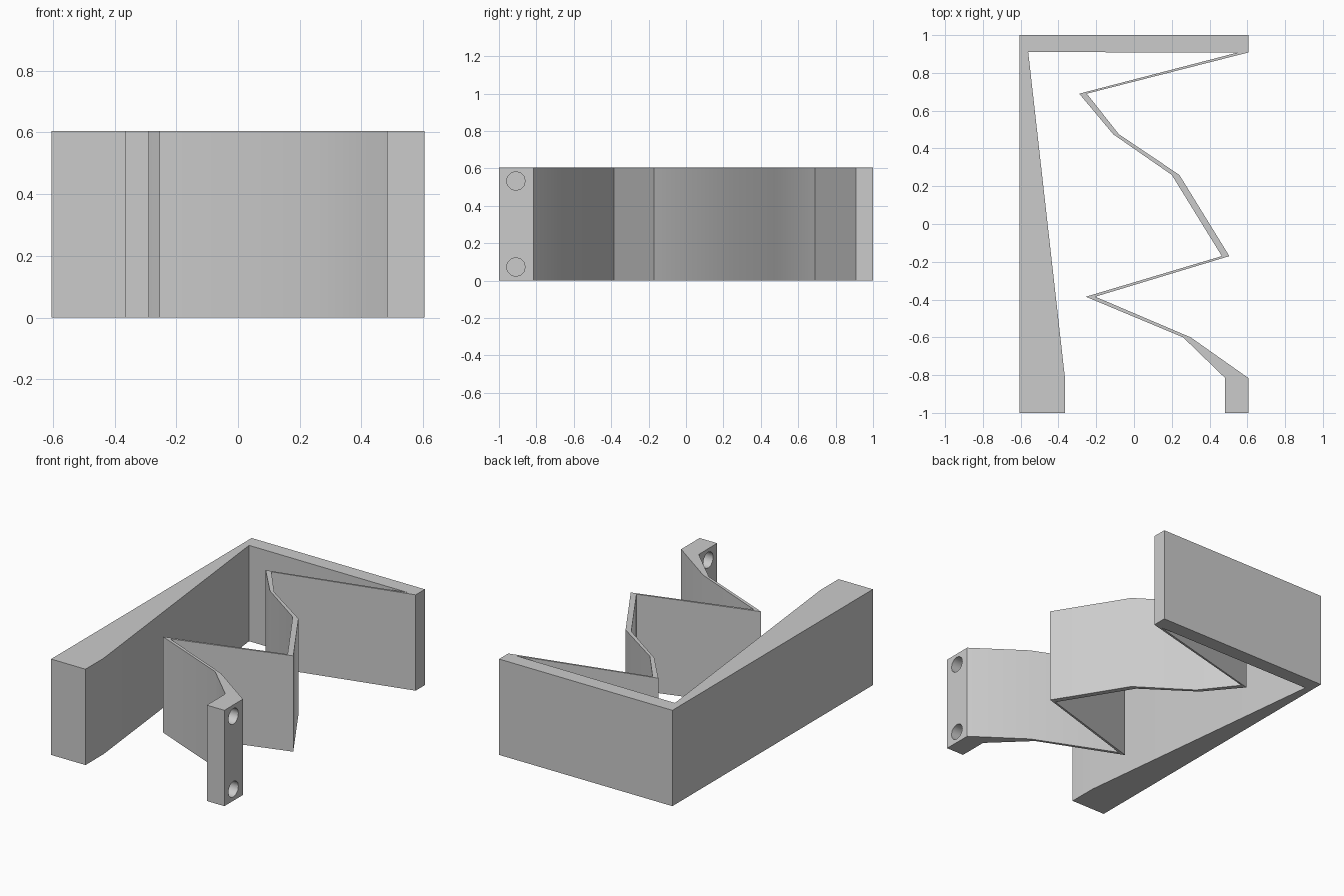
import bpy, bmesh, math
from mathutils import Matrix

cube = bpy.data.objects.get("Cube")
if cube:
    bpy.data.objects.remove(cube, do_unlink=True)

HEIGHT = 0.605
HALF = 0.605

grey = bpy.data.materials.new("light_grey")
grey.use_nodes = True
colour = (0.6, 0.6, 0.6, 1)
grey.diffuse_color = colour
grey.node_tree.nodes["Principled BSDF"].inputs["Base Color"].default_value = colour


def add_object(name, bm):
    bmesh.ops.recalc_face_normals(bm, faces=bm.faces)
    mesh = bpy.data.meshes.new(name)
    bm.to_mesh(mesh)
    bm.free()
    mesh.materials.append(grey)
    obj = bpy.data.objects.new(name, mesh)
    bpy.context.collection.objects.link(obj)
    return obj


# Rigid back wall and tapered side wall
frame = [(HALF, 1), (-HALF, 1), (-HALF, -1), (-0.365, -1), (-0.365, -0.82), (-0.56, 0.91)]

# Zigzag spring strip: y, x of the inner side, x of the outer side
zigzag = [
    (0.908, 0.55, HALF),
    (0.69, -0.29, -0.25),
    (0.475, -0.11, -0.08),
    (0.26, 0.2, 0.24),
    (-0.17, 0.465, 0.505),
    (-0.385, -0.255, -0.205),
    (-0.6, 0.26, 0.3),
    (-0.815, 0.482, HALF),
    (-1, 0.482, HALF),
]
inner = [(a, y) for y, a, b in zigzag]
outer = [(b, y) for y, a, b in reversed(zigzag)]

# One continuous profile, extruded upwards
bm = bmesh.new()
face = bm.faces.new([bm.verts.new((x, y, 0)) for x, y in frame + inner + outer])
top = bmesh.ops.extrude_face_region(bm, geom=[face])["geom"]
bmesh.ops.translate(bm, vec=(0, 0, HEIGHT),
                    verts=[v for v in top if isinstance(v, bmesh.types.BMVert)])
bracket = add_object("spring_bracket", bm)

# Two screw holes through the end post
bm = bmesh.new()
for z in (0.073, 0.533):
    bmesh.ops.create_cone(
        bm, cap_ends=True, segments=12, radius1=0.05, radius2=0.05, depth=0.3,
        matrix=Matrix.Translation((0.54, -0.91, z)) @ Matrix.Rotation(math.pi / 2, 4, 'Y'))
cutter = add_object("hole_cutter", bm)
cutter.hide_render = True

cut = bracket.modifiers.new("screw_holes", 'BOOLEAN')
cut.operation = 'DIFFERENCE'
cut.solver = 'EXACT'
cut.object = cutter
bpy.ops.object.select_all(action='DESELECT')
bracket.select_set(True)
bpy.context.view_layer.objects.active = bracket
bpy.ops.object.modifier_apply(modifier=cut.name)
bpy.data.objects.remove(cutter, do_unlink=True)
bpy.ops.object.shade_smooth_by_angle(angle=math.radians(35))
